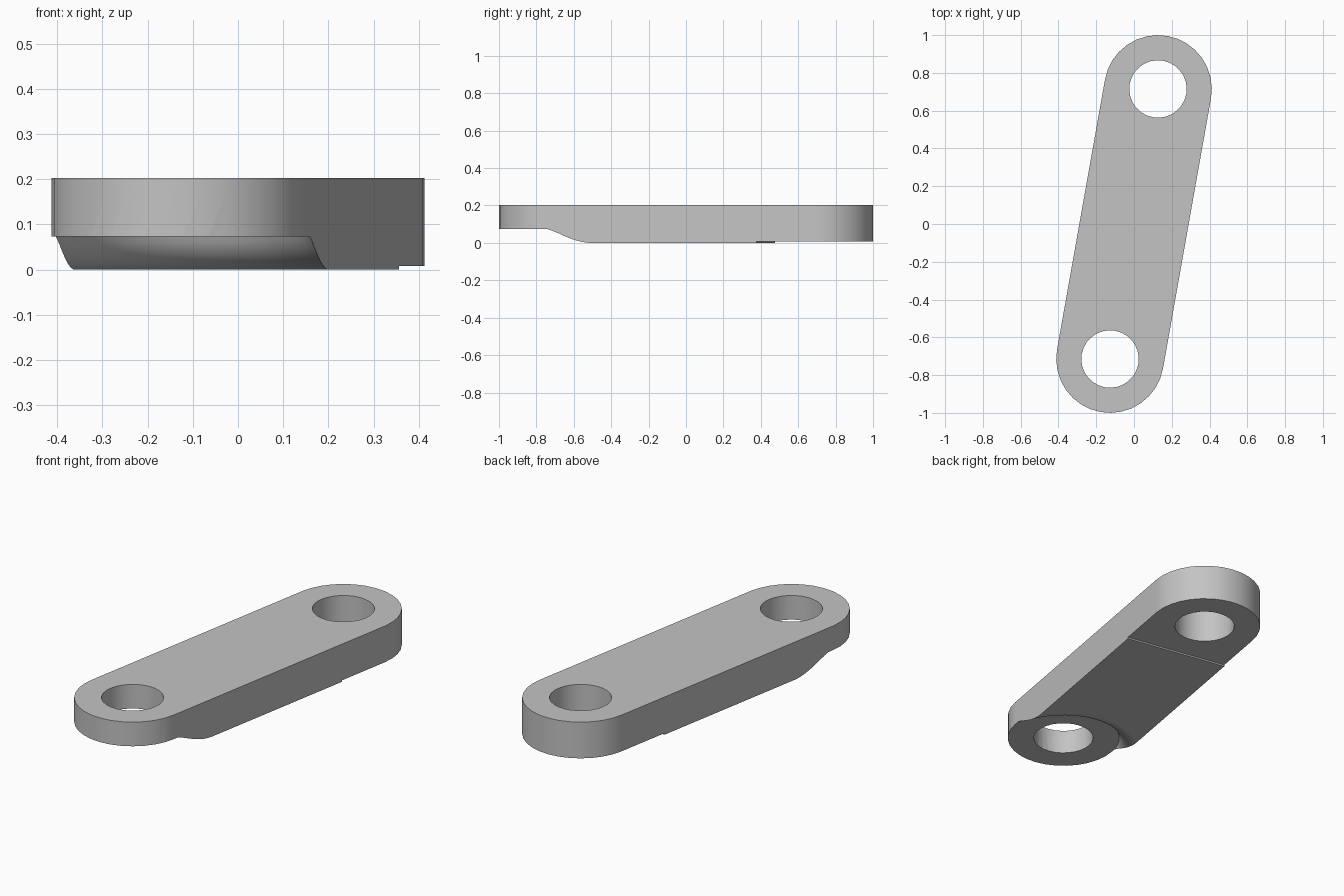
import bpy, bmesh, math
from mathutils import Matrix, Vector

if "Cube" in bpy.data.objects:
    bpy.data.objects.remove(bpy.data.objects["Cube"], do_unlink=True)

REACH = 0.726      # hole centre from the middle of the link
R_END = 0.285      # rounded end radius
R_HOLE = 0.152
TOP = 0.203
TILT = math.radians(-10.07)

steel = bpy.data.materials.new("plain_grey")
steel.use_nodes = True
grey = (0.55, 0.55, 0.55, 1)
steel.diffuse_color = grey
steel.node_tree.nodes["Principled BSDF"].inputs["Base Color"].default_value = grey


def make_object(name, bm):
    bmesh.ops.recalc_face_normals(bm, faces=bm.faces)
    mesh = bpy.data.meshes.new(name)
    bm.to_mesh(mesh)
    bm.free()
    mesh.materials.append(steel)
    obj = bpy.data.objects.new(name, mesh)
    bpy.context.collection.objects.link(obj)
    return obj


def cut(target, cutter):
    cutter.hide_render = True
    mod = target.modifiers.new("cut", 'BOOLEAN')
    mod.operation = 'DIFFERENCE'
    mod.solver = 'EXACT'
    mod.object = cutter
    bpy.context.view_layer.objects.active = target
    bpy.ops.object.modifier_apply(modifier=mod.name)
    bpy.data.objects.remove(cutter, do_unlink=True)


# Link body: stadium outline, extruded
bm = bmesh.new()
outline = []
steps = 16
for side in (1, -1):
    for i in range(steps + 1):
        a = math.pi * i / steps
        outline.append(bm.verts.new((side * R_END * math.cos(a),
                                     side * (REACH + R_END * math.sin(a)), 0)))
face = bm.faces.new(outline)
new = bmesh.ops.extrude_face_region(bm, geom=[face])["geom"]
bmesh.ops.translate(bm, vec=(0, 0, TOP),
                    verts=[v for v in new if isinstance(v, bmesh.types.BMVert)])
link = make_object("link_plate", bm)

# Raised underside around the front hole, with a rounded shoulder
bm = bmesh.new()
r_out, bend, depth = 0.39, 0.11, 0.073
profile = [(0, -0.05), (0, depth)]
sweep = math.acos(1 - depth / bend)
for i in range(11):
    a = sweep * (1 - i / 10)
    profile.append((r_out - bend * math.sin(a), bend * (1 - math.cos(a))))
profile.append((r_out, -0.05))
verts = [bm.verts.new((r, 0, z)) for r, z in profile]
loop = [bm.edges.new((a, b)) for a, b in zip(verts, verts[1:] + verts[:1])]
bmesh.ops.spin(bm, geom=verts + loop, cent=(0, 0, 0), axis=(0, 0, 1),
               angle=math.tau, steps=64)
bmesh.ops.remove_doubles(bm, verts=bm.verts, dist=1e-5)
loose = [e for e in bm.edges if not e.link_faces]
bmesh.ops.delete(bm, geom=loose, context='EDGES')
bmesh.ops.translate(bm, vec=(0, -REACH, 0), verts=bm.verts)
cut(link, make_object("shoulder_cutter", bm))

# Shallow straight step under the back end
bm = bmesh.new()
bmesh.ops.create_cube(bm, size=1)
bmesh.ops.scale(bm, vec=(1, 1, 0.1), verts=bm.verts)
bmesh.ops.translate(bm, vec=(0, 0.433 + 0.5, 0.008 - 0.05), verts=bm.verts)
cut(link, make_object("step_cutter", bm))

# Pin holes
for end in (1, -1):
    bm = bmesh.new()
    bmesh.ops.create_cone(bm, cap_ends=True, segments=28, radius1=R_HOLE,
                          radius2=R_HOLE, depth=1,
                          matrix=Matrix.Translation(Vector((0, end * REACH, 0))))
    cut(link, make_object("hole_cutter", bm))

# Turn the finished link and smooth its round walls
link.data.transform(Matrix.Rotation(TILT, 4, 'Z'))
bpy.ops.object.select_all(action='DESELECT')
link.select_set(True)
bpy.context.view_layer.objects.active = link
bpy.ops.object.shade_smooth_by_angle(angle=math.radians(30))
weighted = link.modifiers.new("even_shading", 'WEIGHTED_NORMAL')
weighted.keep_sharp = True
